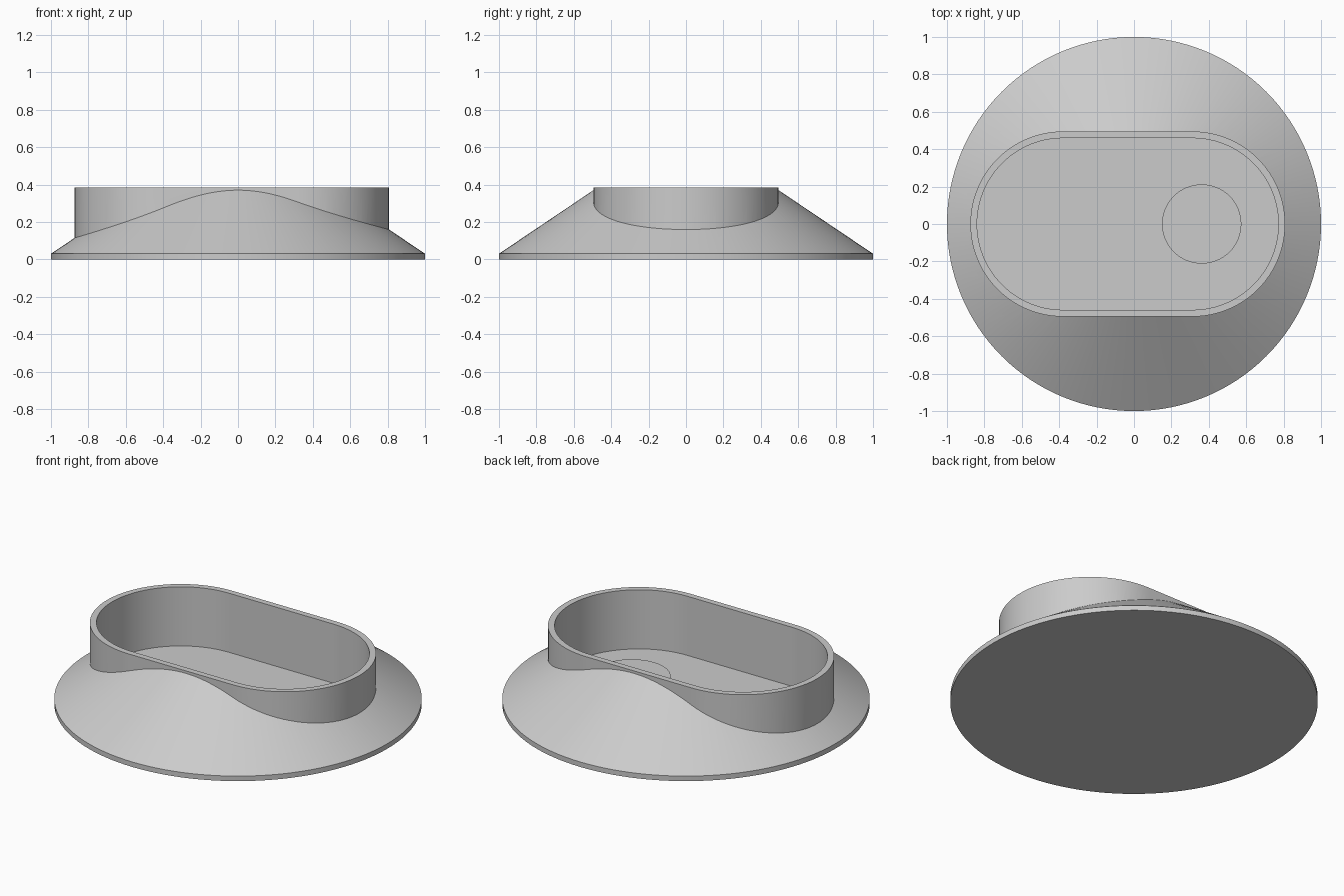
import bpy
import bmesh
import math

cube = bpy.data.objects.get("Cube")
if cube:
    bpy.data.objects.remove(cube, do_unlink=True)

grey = bpy.data.materials.new("plain grey")
grey.use_nodes = True
colour = (0.6, 0.6, 0.6, 1)
grey.diffuse_color = colour
grey.node_tree.nodes["Principled BSDF"].inputs["Base Color"].default_value = colour

RIM, FLOOR, LIP = 0.385, 0.03, 0.03
LEFT, RIGHT = -0.38, 0.313      # centres of the two rounded ends


def loft(name, rings):
    """Closed solid through matching rings of points."""
    bm = bmesh.new()
    loops = [[bm.verts.new(p) for p in ring] for ring in rings]
    n = len(loops[0])
    for low, high in zip(loops, loops[1:]):
        for i in range(n):
            j = (i + 1) % n
            bm.faces.new((low[i], low[j], high[j], high[i]))
    bm.faces.new(loops[0][::-1])
    bm.faces.new(loops[-1])
    mesh = bpy.data.meshes.new(name)
    bm.to_mesh(mesh)
    bm.free()
    mesh.materials.append(grey)
    obj = bpy.data.objects.new(name, mesh)
    bpy.context.collection.objects.link(obj)
    return obj


def circle(radius, z, x=0, n=128):
    return [(x + radius * math.cos(math.tau * i / n),
             radius * math.sin(math.tau * i / n), z) for i in range(n)]


def stadium(radius, z, n=48):
    points = []
    for centre, start in ((RIGHT, -math.pi / 2), (LEFT, math.pi / 2)):
        for i in range(n + 1):
            a = start + math.pi * i / n
            points.append((centre + radius * math.cos(a), radius * math.sin(a), z))
    return points


def combine(target, tool, operation):
    mod = target.modifiers.new(operation, 'BOOLEAN')
    mod.operation, mod.solver, mod.object = operation, 'EXACT', tool
    activate(target)
    bpy.ops.object.modifier_apply(modifier=mod.name)
    bpy.data.objects.remove(tool, do_unlink=True)


def activate(obj):
    bpy.ops.object.select_all(action='DESELECT')
    obj.select_set(True)
    bpy.context.view_layer.objects.active = obj


# Conical base with a thin straight edge
base = loft("conical_base", [circle(1, 0), circle(1, LIP), circle(0.4874, 0.375)])

# Oval collar rising out of the cone, hollowed down to the floor
combine(base, loft("oval_collar", [stadium(0.495, 0.015), stadium(0.495, RIM)]), 'UNION')
combine(base, loft("pocket_cutter", [stadium(0.459, FLOOR), stadium(0.459, 0.6)]), 'DIFFERENCE')

# Round pad on the pocket floor
pad = loft("round_pad", [circle(0.212, FLOOR - 0.01, 0.362, 64),
                         circle(0.212, 0.07, 0.362, 64)])

for part in (base, pad):
    activate(part)
    bpy.ops.object.shade_smooth_by_angle(angle=math.radians(25))
